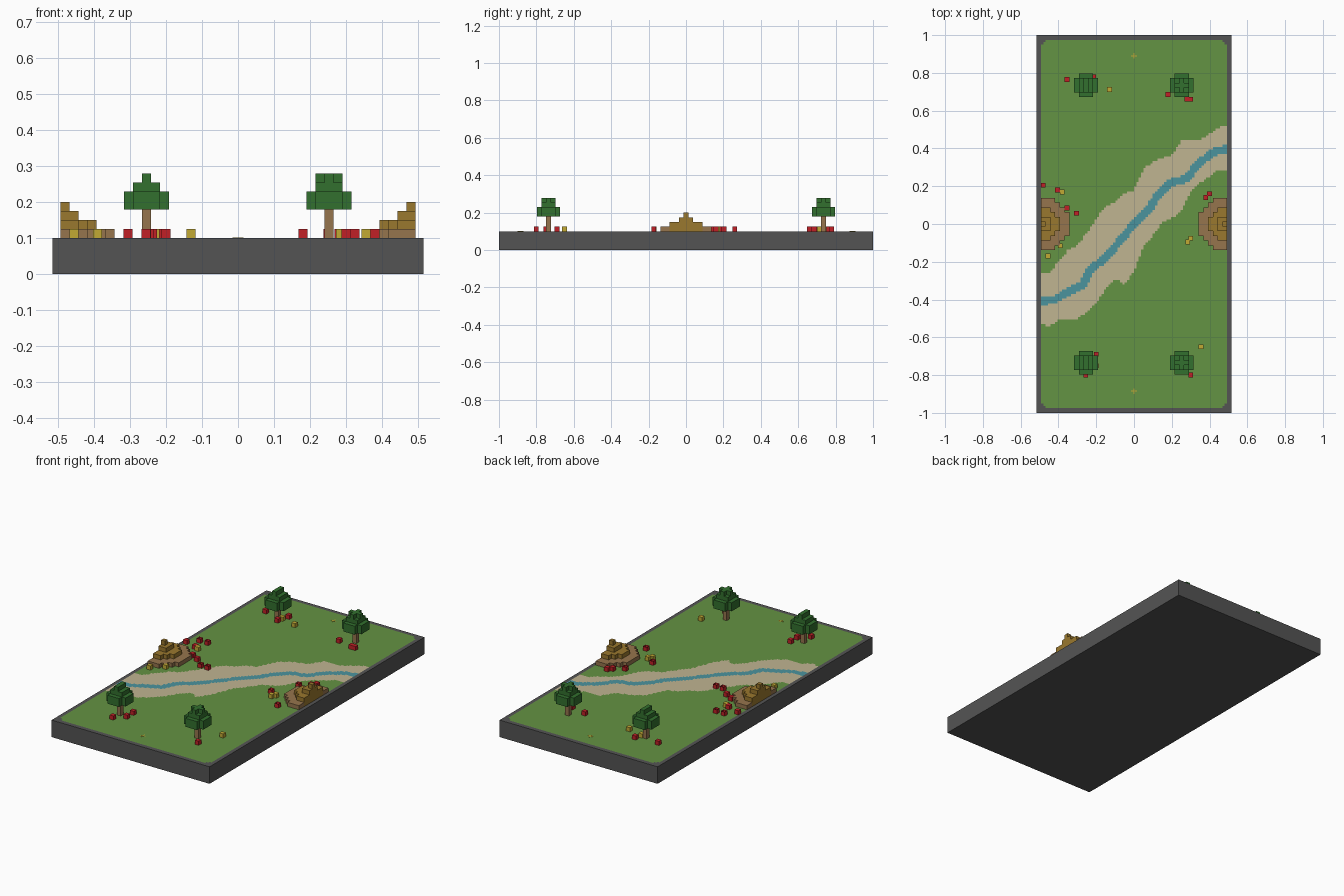
import bpy, bmesh, math
from mathutils import Vector, Matrix

if "Cube" in bpy.data.objects:
    bpy.data.objects.remove(bpy.data.objects["Cube"])

V = 0.025      # voxel size
GROUND = 0.1   # ground height
HALF_X, HALF_Y = 0.4925, 0.975


def material(name, *rgb):
    def linear(c):
        c /= 255
        return c / 12.92 if c < 0.04 else ((c + 0.055) / 1.055) ** 2.4
    m = bpy.data.materials.new(name)
    m.use_nodes = True
    col = [linear(c) for c in rgb] + [1]
    m.diffuse_color = col
    m.node_tree.nodes["Principled BSDF"].inputs["Base Color"].default_value = col
    return m


GRAY = material("stone gray", 84, 84, 84)
GRASS = material("grass green", 100, 147, 67)
SAND = material("sand", 192, 181, 145)
WATER = material("water blue", 75, 148, 158)
LEAF = material("leaf green", 50, 112, 46)
BARK = material("bark brown", 150, 117, 77)
GOLD = material("earth gold", 154, 120, 46)
RED = material("flower red", 193, 32, 38)
YELLOW = material("flower yellow", 194, 170, 52)


def finish(name, bm, *mats):
    me = bpy.data.meshes.new(name)
    bm.to_mesh(me)
    bm.free()
    for m in mats:
        me.materials.append(m)
    ob = bpy.data.objects.new(name, me)
    bpy.context.collection.objects.link(ob)
    return ob


def box(bm, x, y, z, sx=V, sy=V, sz=V, mat=0, open_top=False):
    """Box centred on x, y and standing on z."""
    mtx = Matrix.Translation((x, y, z + sz / 2)) @ Matrix.Diagonal((sx, sy, sz, 1))
    verts = bmesh.ops.create_cube(bm, size=1, matrix=mtx)["verts"]
    faces = {f for v in verts for f in v.link_faces}
    for f in faces:
        f.material_index = mat
    if open_top:
        bm.normal_update()
        bmesh.ops.delete(bm, geom=[f for f in faces if f.normal.z > 0.9], context="FACES")


# Base slab
bm = bmesh.new()
box(bm, 0, 0, 0, 1.03, 2, GROUND)
finish("base_slab", bm, GRAY)

# River course and the two sand bank edges, sampled at even steps in x
course = [Vector(p) for p in (
    (-.5, -.41), (-.42, -.40), (-.35, -.36), (-.27, -.32), (-.23, -.24), (-.15, -.18),
    (0, 0), (.08, .08), (.13, .16), (.2, .22), (.28, .24), (.33, .31), (.42, .38), (.5, .4))]
bank_top = (-.26, -.26, -.2, -.14, -.11, -.05, .03, .09, .12, .16, .18,
            .29, .33, .35, .36, .44, .45, .44, .48, .51, .52)
bank_low = (-.53, -.54, -.51, -.5, -.5, -.47, -.42, -.34, -.29, -.32, -.25,
            -.12, -.06, .01, .03, .07, .17, .22, .25, .29, .29)


def sample(edge, x):
    t = (x + 0.5) * 20
    i = int(t)
    return edge[i] + (edge[i + 1] - edge[i]) * (t - i)


def river_distance(p):
    best = 1
    for a, b in zip(course, course[1:]):
        d = b - a
        t = min(1, max(0, (p - a).dot(d) / d.length_squared))
        best = min(best, (p - a - d * t).length)
    return best


# Ground: a fine grid whose cells are grass, sand or water
bm = bmesh.new()
bmesh.ops.create_grid(bm, x_segments=80, y_segments=158, size=1,
                      matrix=Matrix.Translation((0, 0, GROUND + 0.0008))
                      @ Matrix.Diagonal((HALF_X, HALF_Y, 1, 1)))
corners = []
for f in bm.faces:
    c = f.calc_center_median()
    if sample(bank_low, c.x) < c.y < sample(bank_top, c.x):
        f.material_index = 2 if river_distance(c.xy) < 0.021 else 1
    if HALF_X - abs(c.x) + HALF_Y - abs(c.y) < V:
        corners.append(f)
bmesh.ops.delete(bm, geom=corners, context="FACES")
finish("ground", bm, GRASS, SAND, WATER)

# Painted crosses at both ends
bm = bmesh.new()
for y in (0.89, -0.885):
    box(bm, 0, y, GROUND, 0.03, 0.006, 0.002)
    box(bm, 0, y, GROUND, 0.006, 0.03, 0.002)
finish("end_crosses", bm, YELLOW)


# Trees: trunk and four layers of leaf voxels
def tree(name, x, y, pointed):
    bm = bmesh.new()
    box(bm, x, y, GROUND, V, V, 0.08)
    finish(name + "_trunk", bm, BARK)
    bm = bmesh.new()
    for layer in range(4):
        r = 2 if layer < 2 else 1
        for i in range(-r, r + 1):
            for j in range(-r, r + 1):
                corner = abs(i) + abs(j) == 2 * r
                if layer < 2 and corner:
                    continue
                if layer == 3 and (corner or (pointed and i)):
                    continue
                box(bm, x + i * V, y + j * V, GROUND + 0.079 + layer * V)
    finish(name + "_leaves", bm, LEAF)


for side, x in (("left", 0.253), ("right", -0.254)):
    for end, y in (("front", -0.735), ("back", 0.735)):
        tree(f"{end}_{side}_tree", x, y, side == "right")

# Stepped half mounds against both long edges
for name, s in (("left_mound", 1), ("right_mound", -1)):
    bm = bmesh.new()
    for i in range(6):
        for j in range(-5, 6):
            d = math.hypot(i, j)
            height = sum(d < limit for limit in (5.6, 3.3, 1.5, 0.5))
            for k in range(height):
                box(bm, s * (HALF_X - (i + 0.5) * V), j * V, GROUND + k * V,
                    mat=0 if height == 1 else 1)
    finish(name, bm, BARK, GOLD)


# Scattered flower blocks
def flowers(name, mat, spots, open_top=False):
    bm = bmesh.new()
    for x, y in spots:
        box(bm, x, y, GROUND, open_top=open_top)
    finish(name, bm, mat)


flowers("red_flowers", RED, (
    (-.355, .765), (.18, .685), (.28, .66), (.3, .66), (-.48, .205), (-.405, .18),
    (-.305, .057), (-.355, .085), (-.255, -.8), (.3, -.8), (.4, .16), (.38, .14),
    (-.2, -.75), (-.2, -.69), (-.237, .707), (-.215, .78)))
flowers("yellow_flowers", YELLOW, (
    (-.13, .712), (-.38, .17), (-.455, -.17), (-.39, -.115), (.285, -.095),
    (.3, -.075), (.355, -.65), (-.23, .74)))
flowers("open_red_flowers", RED, (
    (-.43, .26), (-.38, .26), (.25, -.047), (.38, -.172), (.325, .1),
    (-.245, .005), (-.2, .005)), open_top=True)
